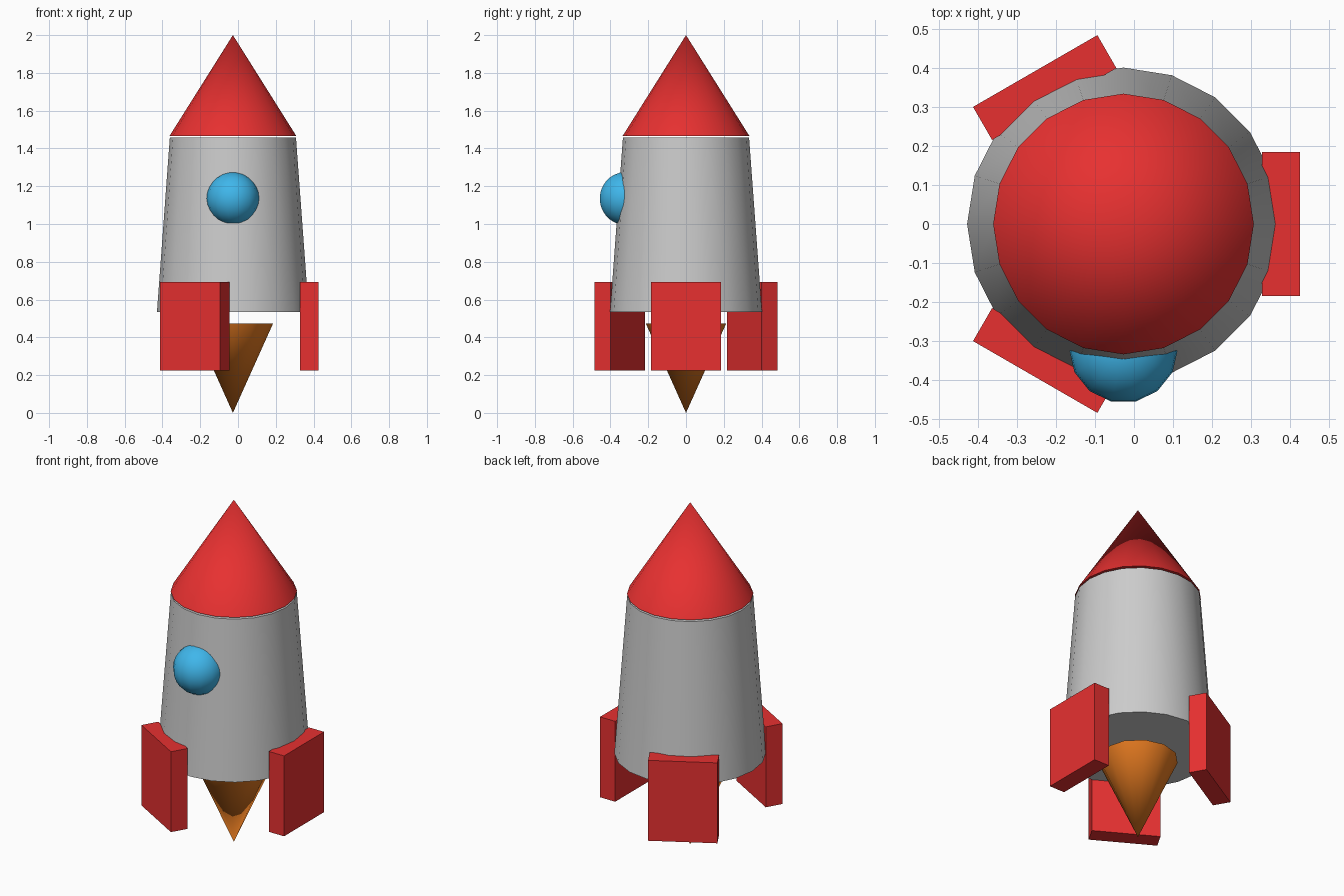
import bpy
from math import cos, sin, pi, radians

if "Cube" in bpy.data.objects:
    bpy.data.objects.remove(bpy.data.objects["Cube"])

CX = -0.027  # x position of the rocket's axis


def paint(obj, name, rgb):
    mat = bpy.data.materials.get(name) or bpy.data.materials.new(name)
    mat.diffuse_color = (*rgb, 1)
    mat.use_nodes = True
    mat.node_tree.nodes["Principled BSDF"].inputs["Base Color"].default_value = mat.diffuse_color
    obj.data.materials.append(mat)


def smooth(obj, degrees=35):
    bpy.context.view_layer.objects.active = obj
    obj.select_set(True)
    bpy.ops.object.shade_smooth_by_angle(angle=radians(degrees))


def cone(name, sides, r_low, r_high, z_low, z_high):
    # lowest vertex ring starts on the +y axis, so sides divisible by 4 also meet x
    bpy.ops.mesh.primitive_cone_add(vertices=sides, radius1=r_low, radius2=r_high,
                                    depth=z_high - z_low,
                                    location=(CX, 0, (z_low + z_high) / 2))
    obj = bpy.context.object
    obj.name = name
    smooth(obj)
    return obj


RED, BLUE, ORANGE = (0.8, 0.03, 0.03), (0.05, 0.47, 0.83), (0.8, 0.2, 0.015)

# tapered hull
cone("hull", 20, 0.402, 0.334, 0.535, 1.457)

# nose, floating just above the hull
paint(cone("nose_cone", 20, 0.335, 0, 1.467, 2.0), "red", RED)

# flame pointing down
paint(cone("flame", 12, 0, 0.213, 0.0, 0.474), "orange", ORANGE)

# round window on the front
bpy.ops.mesh.primitive_uv_sphere_add(segments=14, ring_count=14, radius=0.14,
                                     location=(CX, -0.32, 1.135))
window = bpy.context.object
window.name = "window"
# a flat facet, not an edge, faces the front
window.rotation_euler.z = pi / 2
smooth(window)
paint(window, "blue", BLUE)

# three block fins around the hull
for i in range(3):
    a = i * 2 * pi / 3
    bpy.ops.mesh.primitive_cube_add(size=1, rotation=(0, 0, a),
                                    location=(CX + 0.405 * cos(a), 0.405 * sin(a), 0.459))
    fin = bpy.context.object
    fin.name = f"fin_{i + 1}"
    fin.scale = (0.098, 0.369, 0.47)
    paint(fin, "red", RED)
